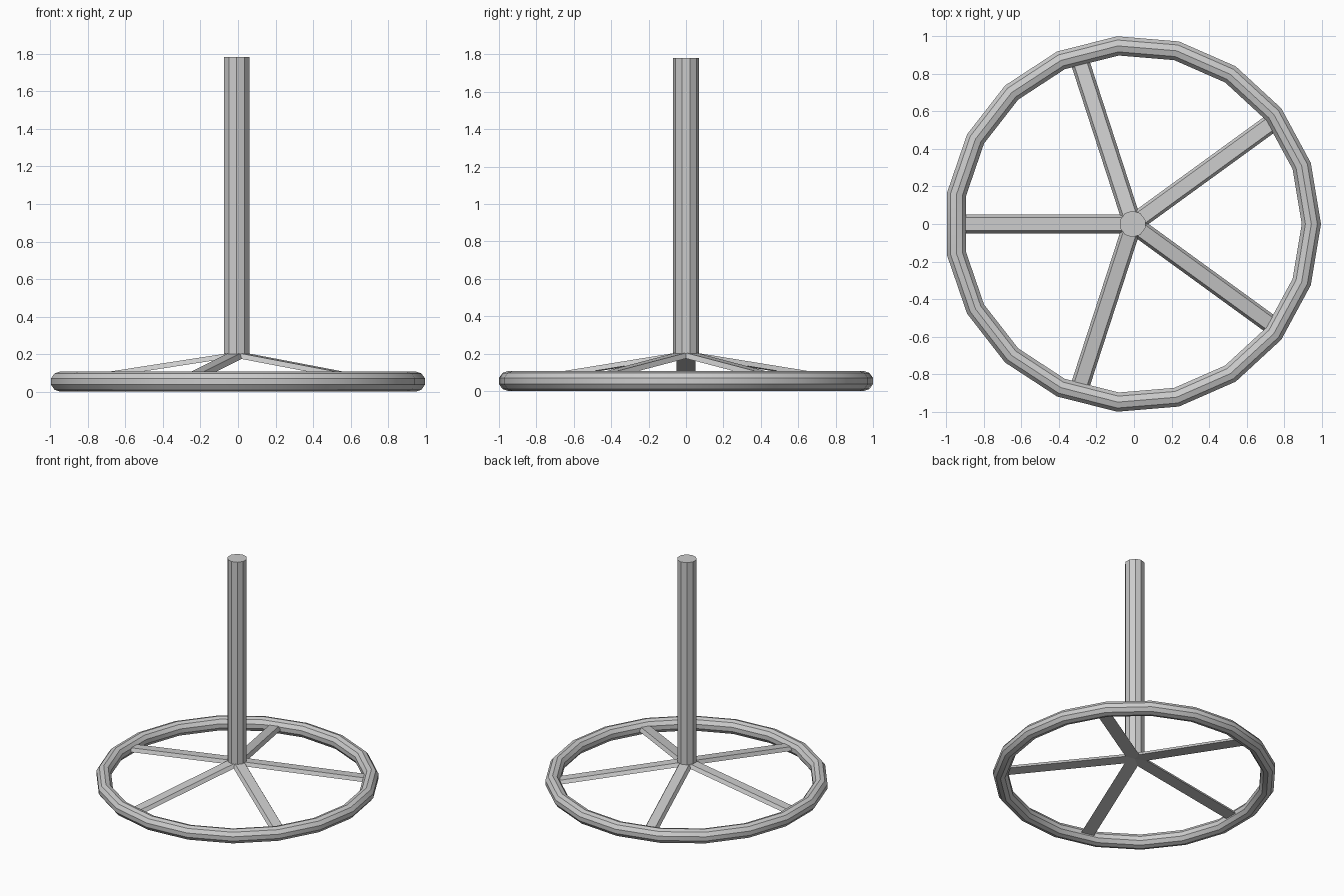
import bpy
from math import sin, cos, pi, radians

if "Cube" in bpy.data.objects:
    bpy.data.objects.remove(bpy.data.objects["Cube"])

CX = -0.007  # ring axis: odd-sided ring is slightly off centre


def mesh_object(name, verts, faces):
    mesh = bpy.data.meshes.new(name)
    mesh.from_pydata(verts, [], faces)
    mesh.update()
    obj = bpy.data.objects.new(name, mesh)
    bpy.context.collection.objects.link(obj)
    return obj


# base ring: 19 segments, ten-sided tube
SEG, SIDES, R, T = 19, 10, 0.952, 0.054
verts, faces = [], []
for i in range(SEG):
    a = 2 * pi * i / SEG
    for j in range(SIDES):
        b = pi / 2 + 2 * pi * j / SIDES
        r = R + T * cos(b)
        verts.append((CX + r * cos(a), r * sin(a), T + T * sin(b)))
        i2, j2 = (i + 1) % SEG, (j + 1) % SIDES
        faces.append((i * SIDES + j, i2 * SIDES + j, i2 * SIDES + j2, i * SIDES + j2))
ring = mesh_object("base_ring", verts, faces)
bpy.ops.object.select_all(action='DESELECT')
ring.select_set(True)
bpy.context.view_layer.objects.active = ring
bpy.ops.object.shade_smooth_by_angle(angle=radians(30))

# five sloping spokes with a thin trapezoid section
section = [(-0.05, -0.027), (0.05, -0.027), (0.035, 0), (-0.035, 0)]
for k in range(5):
    a = radians(36 + 72 * k)
    verts = []
    for r, z in ((0.0, 0.212), (0.925, 0.069)):
        for s, h in section:
            verts.append((CX + r * cos(a) - s * sin(a), r * sin(a) + s * cos(a), z + h))
    faces = [(3, 2, 1, 0), (4, 5, 6, 7)]
    faces += [(j, (j + 1) % 4, (j + 1) % 4 + 4, j + 4) for j in range(4)]
    mesh_object(f"spoke_{k + 1}", verts, faces)

# upright ten-sided pole
Z0, Z1 = 0.2, 1.782
bpy.ops.mesh.primitive_cylinder_add(vertices=10, radius=0.0705, depth=Z1 - Z0,
                                    location=(CX, 0, (Z0 + Z1) / 2))
bpy.context.object.name = "pole"
